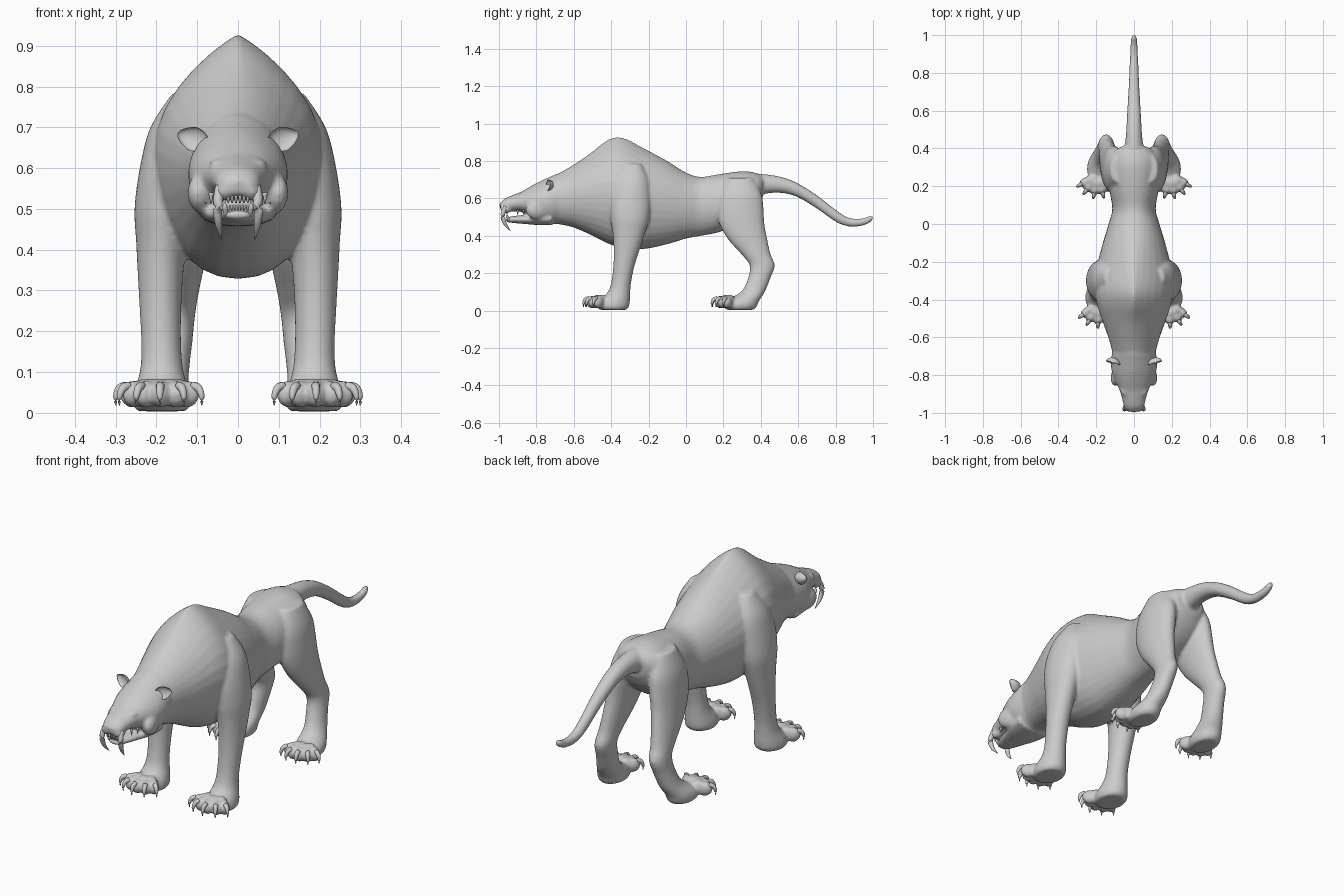
import bpy, bmesh
from math import sin, cos, pi, radians
from mathutils import Vector, Matrix


def spline(rows, steps=4):
    """Catmull-Rom resampling of section rows."""
    out = []
    for i in range(len(rows) - 1):
        a, b = rows[max(i - 1, 0)], rows[i]
        c, d = rows[i + 1], rows[min(i + 2, len(rows) - 1)]
        for s in range(steps):
            t = s / steps
            out.append([0.5 * (2 * q + (r - p) * t + (2 * p - 5 * q + 4 * r - u) * t * t
                               + (3 * q - p - 3 * r + u) * t ** 3)
                        for p, q, r, u in zip(a, b, c, d)])
    return out + [list(rows[-1])]


def skin(bm, rings):
    """Closed tube through rings of points."""
    vs = [[bm.verts.new(p) for p in r] for r in rings]
    n = len(vs[0])
    for a, b in zip(vs, vs[1:]):
        for i in range(n):
            bm.faces.new((a[i], a[(i + 1) % n], b[(i + 1) % n], b[i]))
    bm.faces.new(vs[0])
    bm.faces.new(vs[-1])


def trunk(bm, rows, n=32):
    """Rows of y, top, bottom, half width, peakedness of the upper half."""
    rings = []
    for y, top, bot, w, p in spline(rows):
        cz, h = (top + bot) / 2, (top - bot) / 2
        ring = []
        for i in range(n):
            c, s = cos(2 * pi * i / n), sin(2 * pi * i / n)
            e = p if s > 0 else 0.9
            ring.append((w * abs(c) ** e * (1 if c > 0 else -1), y, cz + h * s))
        rings.append(ring)
    skin(bm, rings)


def limb(bm, rows, side, n=24):
    """Rows of x, y, z, x radius, y radius."""
    skin(bm, [[(side * (x + rx * cos(2 * pi * i / n)), y + ry * sin(2 * pi * i / n), z)
               for i in range(n)] for x, y, z, rx, ry in spline(rows)])


def horn(bm, rows, n=12):
    """Tapered curved spike; rows of x, y, z, radius."""
    rows = spline(rows)
    pts = [Vector(r[:3]) for r in rows]
    rings = []
    for k, r in enumerate(rows):
        q = (pts[min(k + 1, len(pts) - 1)] - pts[max(k - 1, 0)]).to_track_quat('Z', 'Y')
        rings.append([pts[k] + q @ Vector((r[3] * cos(2 * pi * i / n), r[3] * sin(2 * pi * i / n), 0))
                      for i in range(n)])
    skin(bm, rings)


def blob(bm, loc, size, rot=0.0):
    m = Matrix.Translation(loc) @ Matrix.Rotation(rot, 4, 'Z') @ Matrix.Diagonal((*size, 1))
    bmesh.ops.create_uvsphere(bm, u_segments=20, v_segments=14, radius=1, matrix=m)


def finish(bm, name):
    bmesh.ops.recalc_face_normals(bm, faces=bm.faces)
    for f in bm.faces:
        f.smooth = True
    me = bpy.data.meshes.new(name)
    bm.to_mesh(me)
    bm.free()
    ob = bpy.data.objects.new(name, me)
    bpy.context.collection.objects.link(ob)
    return ob


body, claws, teeth, ears, eyes = [bmesh.new() for _ in range(5)]

# torso with high shoulder hump and narrow waist
trunk(body, [(-.74, .70, .47, .10, 1.1), (-.62, .768, .45, .13, 1.15), (-.52, .835, .41, .165, 1.4),
             (-.42, .912, .36, .197, 1.8), (-.34, .925, .335, .207, 1.8), (-.22, .865, .33, .195, 1.5),
             (-.1, .80, .355, .165, 1.2), (0, .738, .385, .135, 1), (.08, .715, .40, .115, 1),
             (.18, .73, .42, .13, 1), (.30, .745, .47, .14, 1), (.37, .737, .53, .12, 1),
             (.41, .72, .60, .07, 1)])
# tail
trunk(body, [(.34, .735, .60, .06, 1), (.44, .727, .627, .046, 1), (.52, .712, .628, .04, 1),
             (.60, .68, .605, .036, 1), (.70, .617, .545, .03, 1), (.80, .54, .475, .025, 1),
             (.87, .497, .45, .022, 1), (.94, .493, .453, .019, 1), (.985, .508, .472, .015, 1),
             (1.0, .505, .488, .007, 1)], 20)
# skull and upper muzzle
trunk(body, [(-.62, .745, .47, .105, 1.1), (-.68, .735, .465, .116, 1.2), (-.73, .714, .462, .122, 1.25),
             (-.78, .692, .47, .118, 1.25), (-.83, .665, .50, .099, 1.1), (-.88, .636, .528, .077, 1),
             (-.93, .616, .53, .062, 1), (-.97, .598, .528, .052, 1), (-.993, .575, .54, .034, 1)])
# lower jaw
trunk(body, [(-.72, .53, .457, .10, 1), (-.80, .52, .458, .088, 1), (-.86, .512, .463, .068, 1),
             (-.91, .507, .467, .052, 1), (-.95, .500, .472, .036, 1), (-.965, .49, .478, .02, 1)], 24)
# nose
blob(body, (0, -.983, .566), (.022, .015, .016))

FRONT = [(.13, -.28, .785, .03, .04), (.155, -.29, .70, .06, .09), (.17, -.30, .60, .071, .11),
         (.183, -.30, .50, .071, .105), (.188, -.305, .42, .062, .088), (.19, -.315, .34, .056, .072),
         (.19, -.33, .25, .051, .058), (.188, -.345, .16, .049, .053), (.187, -.358, .10, .054, .06),
         (.187, -.385, .05, .068, .085), (.187, -.39, .02, .07, .085), (.187, -.39, .004, .06, .07)]
REAR = [(.085, .29, .71, .04, .07), (.10, .29, .62, .06, .115), (.11, .29, .54, .062, .125),
        (.12, .30, .46, .058, .12), (.13, .33, .38, .052, .105), (.14, .375, .30, .045, .078),
        (.147, .408, .24, .042, .067), (.155, .39, .17, .043, .06), (.168, .358, .10, .048, .064),
        (.183, .30, .05, .062, .09), (.185, .29, .02, .062, .088), (.185, .29, .004, .05, .07)]


def paw_toes(side, cx, cy, reach, turn):
    """Fan of rounded toes, each with a hooked claw."""
    for deg in (-52, -27, 0, 27, 52):
        a = radians(deg + turn)
        dx, dy = side * sin(a), -cos(a)

        def at(r):
            return side * cx + dx * r, cy + dy * r
        blob(body, (*at(reach - .005), .046), (.024, .036, .034), side * a)
        blob(body, (*at(reach - .035), .055), (.022, .036, .03), side * a)
        horn(claws, [(*at(reach + .015), .066, .011), (*at(reach + .033), .06, .010),
                     (*at(reach + .043), .04, .007), (*at(reach + .043), .018, .001)], 10)


for s in (-1, 1):
    # legs and paws
    limb(body, FRONT, s)
    limb(body, REAR, s)
    paw_toes(s, .187, -.42, .085, 2)
    paw_toes(s, .195, .255, .075, 10)
    # whisker pads, brows, cheeks
    blob(body, (s * .03, -.962, .542), (.028, .03, .022))
    blob(body, (s * .042, -.885, .61), (.03, .025, .013), s * .5)
    blob(body, (s * .082, -.79, .54), (.036, .07, .055), s * .35)
    # eyes
    blob(eyes, (s * .052, -.908, .587), (.013, .011, .009))
    # sabre fangs and small lower fangs
    horn(teeth, [(s * .045, -.965, .555, .011), (s * .050, -.980, .51, .012),
                 (s * .048, -.968, .465, .009), (s * .041, -.938, .425, .001)], 14)
    horn(teeth, [(s * .029, -.945, .485, .007), (s * .032, -.957, .505, .006),
                 (s * .032, -.957, .528, .001)], 10)
    # incisors and cheek teeth
    for k in range(3):
        x = s * (.005 + .0095 * k)
        horn(teeth, [(x, -.977, .54, .005), (x, -.98, .515, .002)], 8)
        horn(teeth, [(x * .8, -.953, .488, .004), (x * .8, -.957, .508, .002)], 8)
        y = -.90 + .03 * k
        horn(teeth, [(s * (.054 + .012 * k), y, .54, .007), (s * (.054 + .012 * k), y, .512, .001)], 8)
    # cupped ears, tilted outward
    turn = Matrix.Rotation(s * radians(-20), 4, 'Y') @ Matrix.Rotation(s * .3, 4, 'Z')
    new = bmesh.ops.create_uvsphere(ears, u_segments=24, v_segments=16, radius=1)["verts"]
    for v in new:
        x, y, z = v.co
        if y < 0:
            y *= -.6
        if x * s > 0:
            z *= 1 - .3 * abs(x)
        v.co = Vector((s * .111, -.738, .672)) + turn @ Vector((x * .041, y * .03, z * .03))

# fuse the flesh into one smooth skin
skin_ob = finish(body, "body")
rm = skin_ob.modifiers.new("fuse", 'REMESH')
rm.mode = 'VOXEL'
rm.voxel_size = .0075
rm.use_smooth_shade = True
sm = skin_ob.modifiers.new("soften", 'SMOOTH')
sm.factor = .5
sm.iterations = 6

for bm, name in ((claws, "claws"), (teeth, "teeth"), (ears, "ears"), (eyes, "eyes")):
    finish(bm, name)
